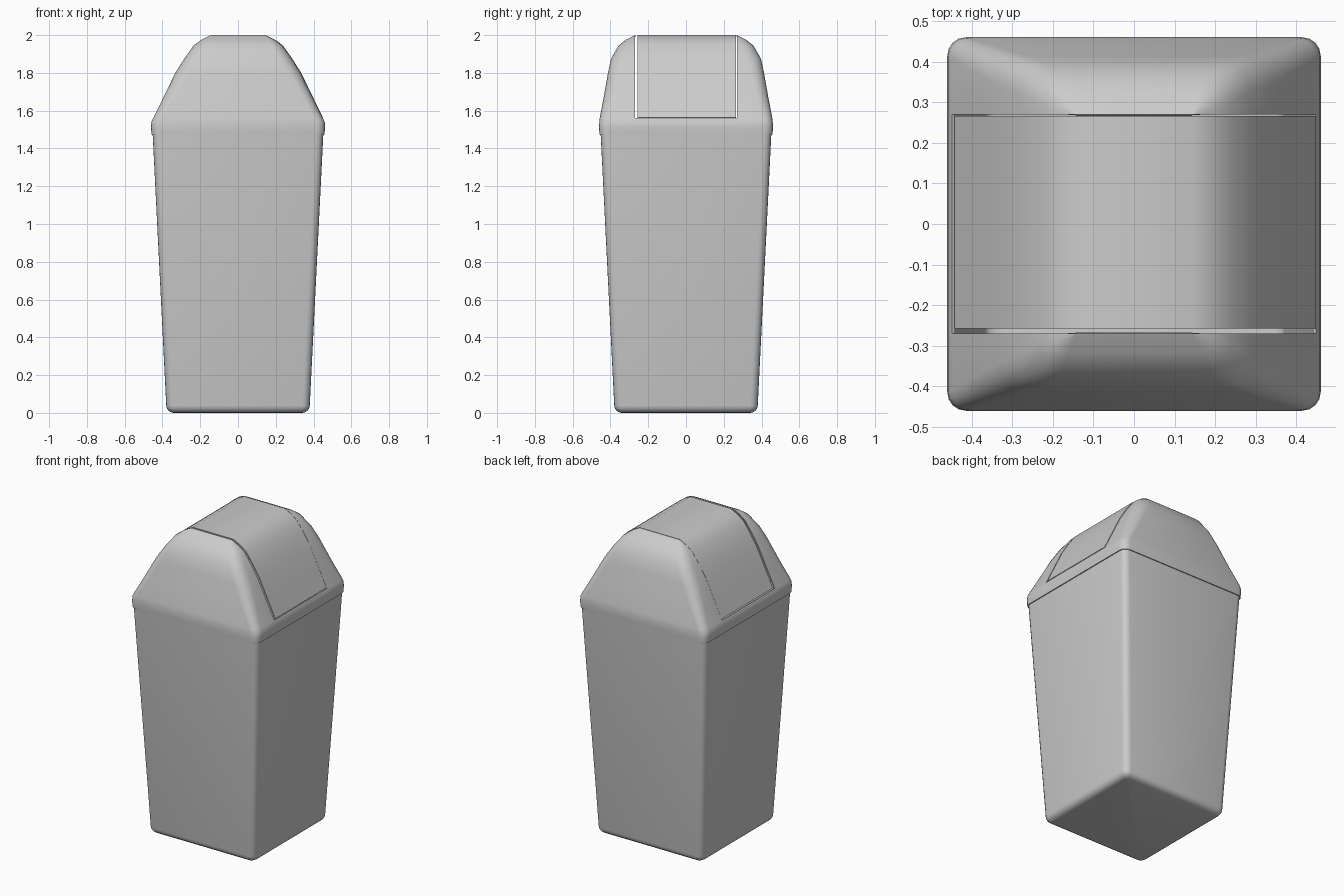
import bpy, bmesh
from math import sin, cos, pi
from mathutils import Vector

if "Cube" in bpy.data.objects:
    bpy.data.objects.remove(bpy.data.objects["Cube"])

ARC = 4          # segments per rounded corner
OPEN_Y = 0.27    # half width of the lid opening
OPEN_Z = 1.56    # lower edge of the lid opening


def rounded_ring(bm, hx, hy, r, z):
    """Counter-clockwise rounded rectangle of vertices."""
    ring = []
    for k, (sx, sy) in enumerate([(1, 1), (-1, 1), (-1, -1), (1, -1)]):
        for i in range(ARC + 1):
            a = (k + i / ARC) * pi / 2
            ring.append(bm.verts.new((sx * (hx - r) + r * cos(a),
                                      sy * (hy - r) + r * sin(a), z)))
    return ring


def loft(bm, levels):
    """Skin a stack of (half x, half y, corner radius, z) rings."""
    rings = [rounded_ring(bm, *lv) for lv in levels]
    n = len(rings[0])
    for lo, hi in zip(rings, rings[1:]):
        for j in range(n):
            k = (j + 1) % n
            bm.faces.new((lo[j], lo[k], hi[k], hi[j]))
    return rings


def finish(bm, name, thickness, angle=0.75):
    me = bpy.data.meshes.new(name)
    bm.to_mesh(me)
    bm.free()
    ob = bpy.data.objects.new(name, me)
    bpy.context.collection.objects.link(ob)
    mod = ob.modifiers.new("wall", 'SOLIDIFY')
    mod.thickness = thickness
    mod.offset = -1
    bpy.ops.object.select_all(action='DESELECT')
    ob.select_set(True)
    bpy.context.view_layer.objects.active = ob
    bpy.ops.object.modifier_apply(modifier=mod.name)
    bpy.ops.object.shade_smooth_by_angle(angle=angle)
    return ob


# tapered bin body with rounded foot
bm = bmesh.new()
foot = []
for i in range(5):
    a = i / 4 * pi / 2
    h = 0.34 + 0.04 * sin(a)
    foot.append((h, h, 0.02 + 0.02 * sin(a), 0.04 - 0.04 * cos(a)))
rings = loft(bm, foot + [(0.453, 0.453, 0.04, 1.50)])
bm.faces.new(list(reversed(rings[0])))
finish(bm, "bin_body", 0.01)

# domed lid: rim lip, then rings shrinking to the flat top
bm = bmesh.new()
loft(bm, [
    (0.446, 0.446, 0.036, 1.475),
    (0.458, 0.458, 0.045, 1.475),
    (0.461, 0.461, 0.047, 1.51),
    (0.459, 0.459, 0.047, 1.54),
    (0.449, 0.457, 0.047, 1.56),
    (0.395, 0.436, 0.060, 1.67),
    (0.332, 0.413, 0.070, 1.80),
    (0.285, 0.397, 0.070, 1.875),
    (0.235, 0.357, 0.060, 1.945),
    (0.195, 0.318, 0.035, 1.975),
    (0.145, OPEN_Y, 0.002, 2.00)])
# cut the opening out of the dome
for co, no in [((0, OPEN_Y, 0), (0, 1, 0)), ((0, -OPEN_Y, 0), (0, 1, 0)),
               ((0, 0, OPEN_Z), (0, 0, 1))]:
    bmesh.ops.bisect_plane(bm, geom=bm.verts[:] + bm.edges[:] + bm.faces[:],
                           dist=1e-5, plane_co=co, plane_no=no)
inside = [f for f in bm.faces
          if abs(f.calc_center_median().y) < OPEN_Y - 1e-4
          and f.calc_center_median().z > OPEN_Z + 1e-4]
bmesh.ops.delete(bm, geom=inside, context='FACES')
finish(bm, "lid", 0.008)

# swinging flap following the dome profile, with a small gap all round
half = [(0.446, 1.565), (0.395, 1.67), (0.332, 1.80), (0.285, 1.875),
        (0.235, 1.945), (0.195, 1.975), (0.145, 2.00)]
profile = half + [(-x, z) for x, z in reversed(half)]
bm = bmesh.new()
front, back = [[bm.verts.new((x, y, z)) for x, z in profile]
               for y in (-0.262, 0.262)]
for i in range(len(profile) - 1):
    bm.faces.new((front[i], back[i], back[i + 1], front[i + 1]))
flap = finish(bm, "swing_flap", 0.008)
flap.location = Vector((0.003, 0.004, 0))
